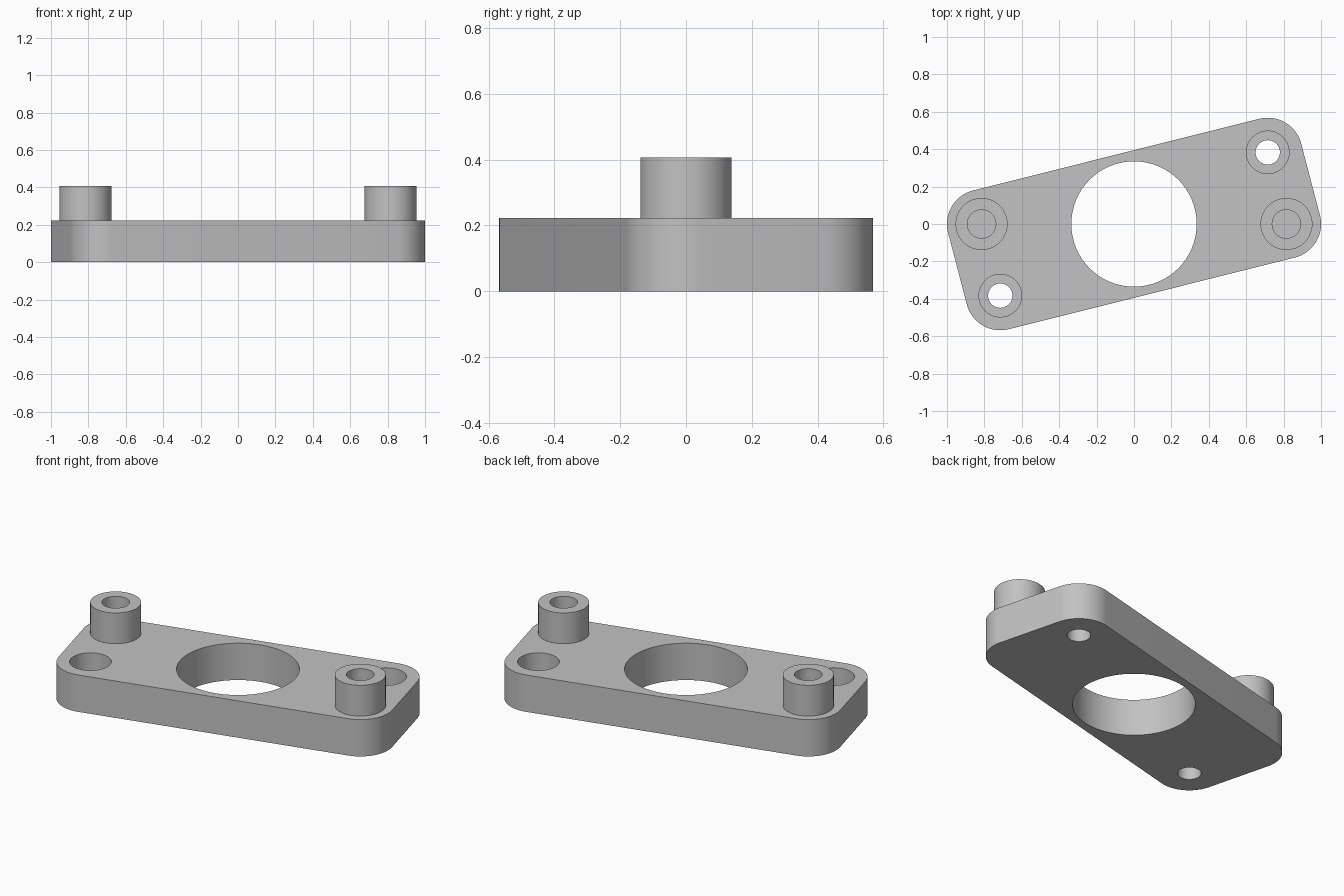
import bpy, bmesh
from math import sin, cos, pi, atan2
from mathutils import Vector

if "Cube" in bpy.data.objects:
    bpy.data.objects.remove(bpy.data.objects["Cube"])

PLATE_TOP, POST_TOP = 0.222, 0.407
POST_X, CORNER_R = 0.815, 0.185
SCREW = Vector((0.715, 0.383))
SEGMENTS = 96

grey = bpy.data.materials.new("plain grey")
grey.use_nodes = True
colour = (0.54, 0.54, 0.54, 1)
grey.diffuse_color = colour
grey.node_tree.nodes["Principled BSDF"].inputs["Base Color"].default_value = colour


def make_object(name, bm):
    bmesh.ops.recalc_face_normals(bm, faces=bm.faces)
    mesh = bpy.data.meshes.new(name)
    bm.to_mesh(mesh)
    bm.free()
    mesh.materials.append(grey)
    obj = bpy.data.objects.new(name, mesh)
    bpy.context.collection.objects.link(obj)
    return obj


def prism(name, points, z0, z1):
    """Extrude a closed outline between two heights."""
    bm = bmesh.new()
    face = bm.faces.new([bm.verts.new((x, y, z0)) for x, y in points])
    top = bmesh.ops.extrude_face_region(bm, geom=[face], use_keep_orig=True)["geom"]
    bmesh.ops.translate(bm, vec=(0, 0, z1 - z0),
                        verts=[v for v in top if isinstance(v, bmesh.types.BMVert)])
    return make_object(name, bm)


def arc(centre, radius, start, sweep, count):
    steps = [start + sweep * i / count for i in range(count)]
    return [(centre[0] + radius * cos(a), centre[1] + radius * sin(a)) for a in steps]


def circle(centre, radius):
    return arc(centre, radius, 0, 2 * pi, SEGMENTS)


def shade(obj):
    bpy.ops.object.select_all(action='DESELECT')
    obj.select_set(True)
    bpy.context.view_layer.objects.active = obj
    bpy.ops.object.shade_smooth_by_angle(angle=pi / 6)


# Skewed base plate: a tilted rectangle with rounded corners
tilt = atan2(SCREW.y, SCREW.x + POST_X)
corners = [(POST_X, 0), SCREW, (-POST_X, 0), -SCREW]
outline = []
for i, corner in enumerate(corners):
    outline += arc(corner, CORNER_R, tilt + (i - 1) * pi / 2, pi / 2, 24)
    last = tilt + i * pi / 2
    outline.append((corner[0] + CORNER_R * cos(last), corner[1] + CORNER_R * sin(last)))
plate = prism("base_plate", outline, 0, PLATE_TOP)

# Cutters: central bore, screw holes and their counterbores
cutters = [prism("bore_cutter", circle((0, 0), 0.335), -0.1, 0.4)]
for spot in (SCREW, -SCREW):
    cutters.append(prism("screw_cutter", circle(spot, 0.065), -0.1, 0.4))
    cutters.append(prism("counterbore_cutter", circle(spot, 0.114), 0.09, 0.4))
for cutter in cutters:
    cutter.hide_render = True
    cut = plate.modifiers.new("cut", 'BOOLEAN')
    cut.operation, cut.solver, cut.object = 'DIFFERENCE', 'EXACT', cutter
bpy.context.view_layer.update()
graph = bpy.context.evaluated_depsgraph_get()
cut_mesh = bpy.data.meshes.new_from_object(plate.evaluated_get(graph))
plate.modifiers.clear()
plate.data = cut_mesh
for cutter in cutters:
    bpy.data.objects.remove(cutter)
shade(plate)


# Hollow posts: a tube profile spun around its own axis
def post(name, x):
    bm = bmesh.new()
    profile = [(0.076, PLATE_TOP), (0.076, POST_TOP), (0.139, POST_TOP), (0.139, PLATE_TOP)]
    verts = [bm.verts.new((x + r, 0, z)) for r, z in profile]
    edges = [bm.edges.new(pair) for pair in zip(verts, verts[1:])]
    bmesh.ops.spin(bm, geom=verts + edges, cent=(x, 0, 0), axis=(0, 0, 1),
                   angle=2 * pi, steps=SEGMENTS, use_merge=True)
    bmesh.ops.remove_doubles(bm, verts=bm.verts, dist=0.0001)
    shade(make_object(name, bm))


post("left_post", POST_X)
post("right_post", -POST_X)
